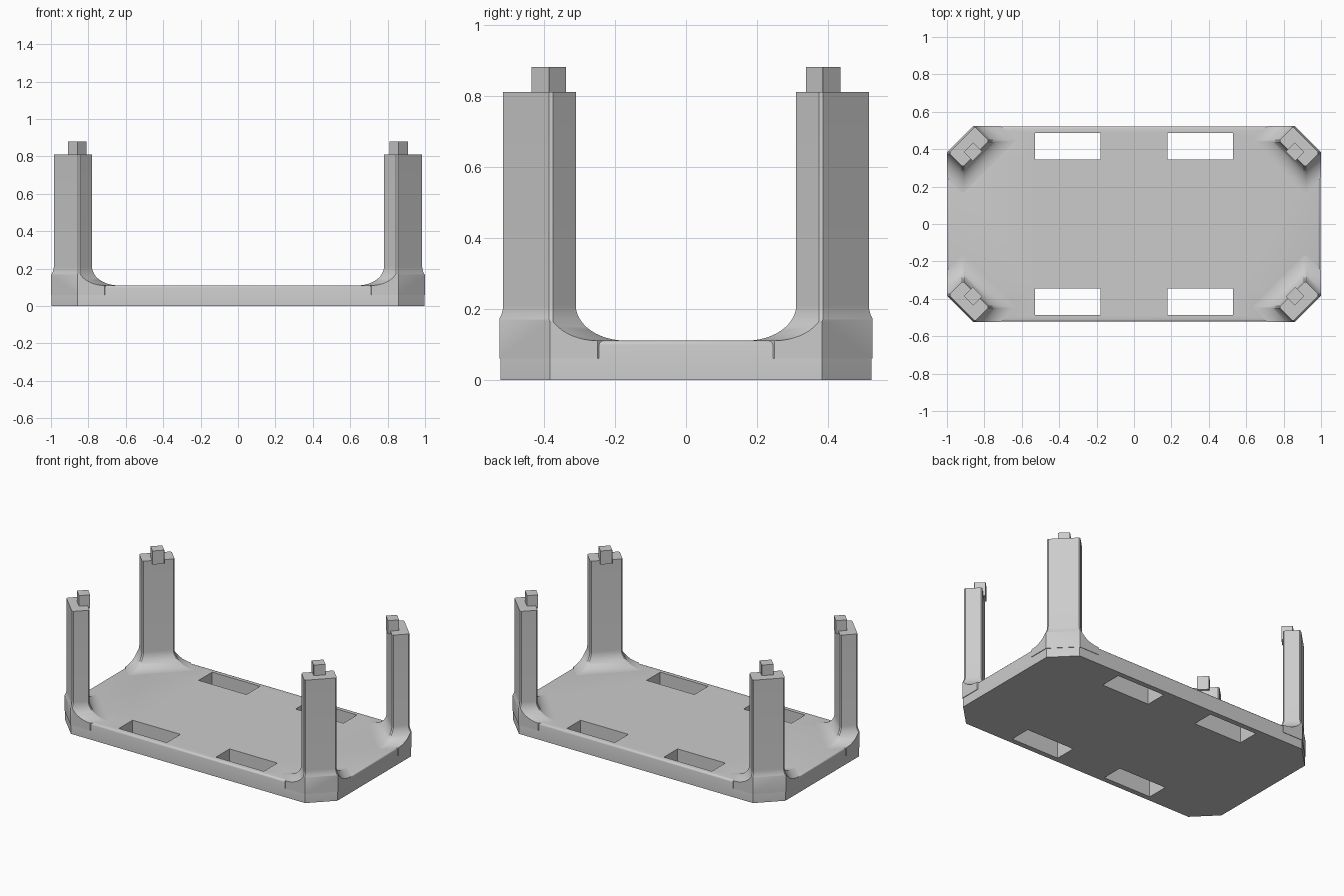
import bpy, bmesh, math
from mathutils import Vector

if "Cube" in bpy.data.objects:
    bpy.data.objects.remove(bpy.data.objects["Cube"])

grey = bpy.data.materials.new("plain grey")
grey.use_nodes = True
grey.diffuse_color = (0.6, 0.6, 0.6, 1)
grey.node_tree.nodes["Principled BSDF"].inputs["Base Color"].default_value = (0.6, 0.6, 0.6, 1)

PLATE_TOP, FILLET, POST_TOP, PEG_TOP = 0.11, 0.1, 0.81, 0.88
ALONG = Vector((1, -1)).normalized()    # across the cut corner
OUT = Vector((1, 1)).normalized()       # away from the centre


def loft(name, rings, bevel=0):
    """Solid through a stack of (outline, height) rings with capped ends."""
    bm = bmesh.new()
    loops = [[bm.verts.new((p[0], p[1], z)) for p in pts] for pts, z in rings]
    n = len(loops[0])
    for a, b in zip(loops, loops[1:]):
        for i in range(n):
            j = (i + 1) % n
            bm.faces.new((a[i], a[j], b[j], b[i]))
    bm.faces.new(loops[0])
    top = bm.faces.new(loops[-1])
    if bevel:
        bmesh.ops.bevel(bm, geom=list(top.edges), offset=bevel, segments=3,
                        profile=0.5, affect='EDGES')
    bmesh.ops.recalc_face_normals(bm, faces=bm.faces)
    mesh = bpy.data.meshes.new(name)
    bm.to_mesh(mesh)
    bm.free()
    mesh.materials.append(grey)
    obj = bpy.data.objects.new(name, mesh)
    bpy.context.collection.objects.link(obj)
    return obj


def activate(obj):
    bpy.ops.object.select_all(action='DESELECT')
    obj.select_set(True)
    bpy.context.view_layer.objects.active = obj


def boolean(obj, tool, operation):
    mod = obj.modifiers.new("cut", 'BOOLEAN')
    mod.operation, mod.solver, mod.object = operation, 'EXACT', tool
    activate(obj)
    bpy.ops.object.modifier_apply(modifier=mod.name)
    bpy.data.objects.remove(tool)


def corner_cut_outline(x, y, cut):
    quarter = [(x, y - cut), (x - cut, y)]
    return (quarter + [(-a, b) for a, b in reversed(quarter)]
            + [(-a, -b) for a, b in quarter] + [(a, -b) for a, b in reversed(quarter)])


def post_outline(sx, sy, grow, centre, width, depth, trim):
    """Turned rectangle with trimmed corners, mirrored into a quadrant."""
    w, d = width / 2 + grow, depth / 2 + grow
    local = [(w, d - trim), (w - trim, d), (trim - w, d), (-w, d - trim),
             (-w, trim - d), (trim - w, -d), (w - trim, -d), (w, trim - d)]
    pts = [Vector(centre) + ALONG * u + OUT * v for u, v in local]
    return [(p.x * sx, p.y * sy) for p in pts]


# Base plate with four through slots
plate = loft("base_plate", [(corner_cut_outline(0.996, 0.522, 0.139), z)
                            for z in (0, PLATE_TOP)], bevel=0.012)
for sx in (-1, 1):
    for sy in (-1, 1):
        slot = [(sx * x, sy * y) for x, y in
                ((0.18, 0.345), (0.53, 0.345), (0.53, 0.487), (0.18, 0.487))]
        boolean(plate, loft("slot_cutter", [(slot, -0.1), (slot, 0.3)]), 'DIFFERENCE')
parts = [plate]

# Corner posts with flared feet, each trimmed to the plate outline, and a peg on top
for sx, side in ((-1, "right"), (1, "left")):
    for sy, end in ((-1, "front"), (1, "back")):
        def ring(grow):
            return post_outline(sx, sy, grow, (0.8825, 0.4125), 0.198, 0.107, 0.008)
        rings = [(ring(FILLET), 0.06)]
        for i in range(13):
            t = math.pi / 2 * i / 12
            rings.append((ring(FILLET * (1 - math.sin(t))),
                          PLATE_TOP + FILLET * (1 - math.cos(t))))
        rings.append((ring(0), POST_TOP))
        post = loft(f"{end}_{side}_post", rings)
        bounds = corner_cut_outline(1.0, 0.525, 0.142)
        boolean(post, loft("post_trim", [(bounds, 0), (bounds, 1)]), 'INTERSECT')
        peg = post_outline(sx, sy, 0, (0.86, 0.386), 0.072, 0.068, 0.001)
        parts += [post, loft(f"{end}_{side}_peg", [(peg, POST_TOP - 0.02), (peg, PEG_TOP)])]

for part in parts:
    activate(part)
    bpy.ops.object.shade_smooth_by_angle(angle=math.radians(32))
